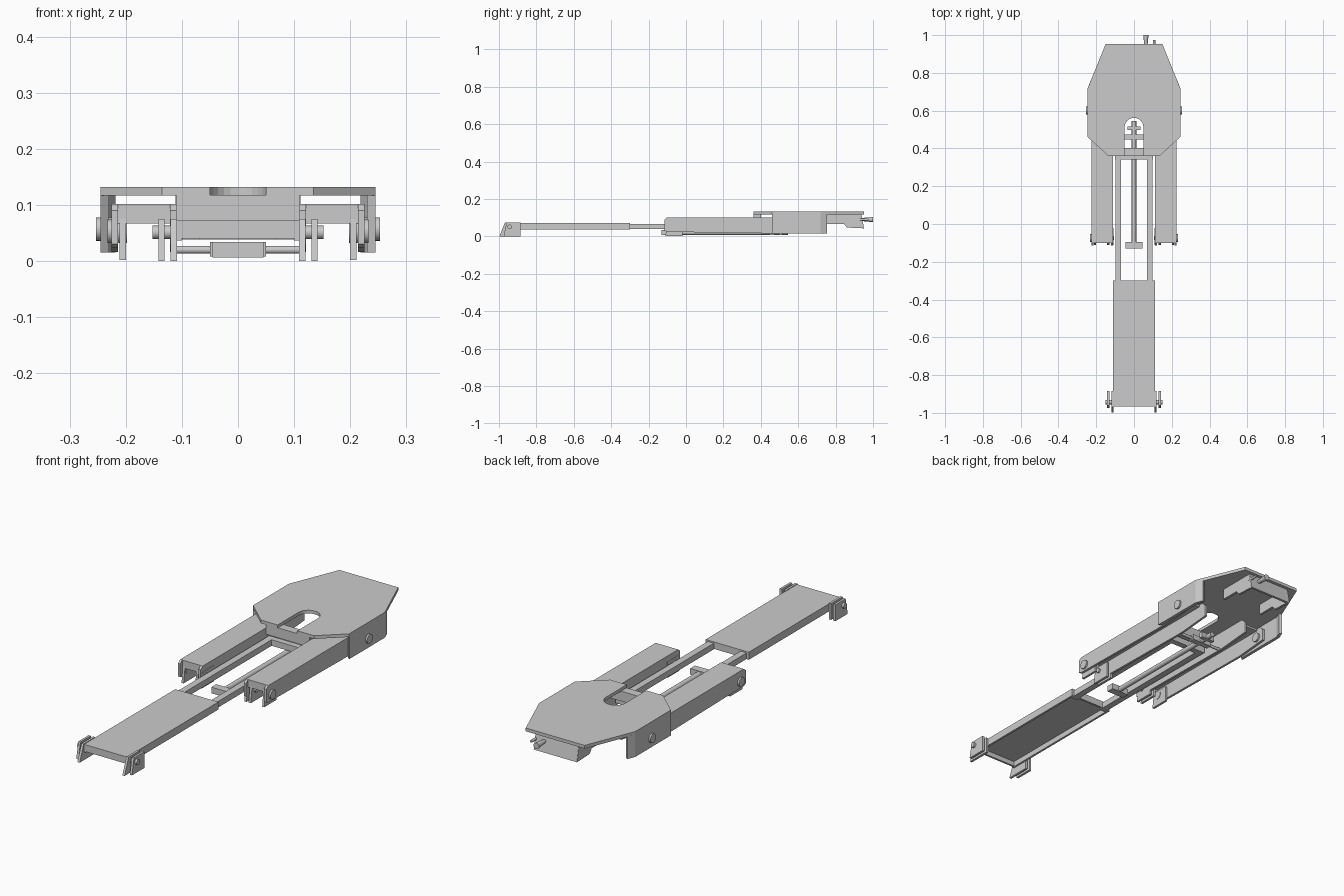
import bpy, bmesh, math
from mathutils import Vector

if "Cube" in bpy.data.objects:
    bpy.data.objects.remove(bpy.data.objects["Cube"])

grey = bpy.data.materials.new("mid grey")
grey.diffuse_color = (0.6, 0.6, 0.6, 1)
grey.use_nodes = True
grey.node_tree.nodes["Principled BSDF"].inputs["Base Color"].default_value = grey.diffuse_color


def prism(name, pts, lo, hi, axis="z"):
    """Extrude a 2D profile from lo to hi; profile is xy (axis z), yz (axis x) or xz (axis y)."""
    place = {"z": lambda a, b, h: (a, b, h),
             "x": lambda a, b, h: (h, a, b),
             "y": lambda a, b, h: (a, h, b)}[axis]
    bm = bmesh.new()
    face = bm.faces.new([bm.verts.new(place(a, b, lo)) for a, b in pts])
    res = bmesh.ops.extrude_face_region(bm, geom=[face])
    verts = [v for v in res["geom"] if isinstance(v, bmesh.types.BMVert)]
    bmesh.ops.translate(bm, verts=verts, vec=Vector(place(0, 0, hi - lo)))
    bmesh.ops.recalc_face_normals(bm, faces=bm.faces)
    mesh = bpy.data.meshes.new(name)
    bm.to_mesh(mesh)
    bm.free()
    mesh.materials.append(grey)
    ob = bpy.data.objects.new(name, mesh)
    bpy.context.collection.objects.link(ob)
    return ob


def box(name, x, y, z):
    return prism(name, [(x[0], y[0]), (x[1], y[0]), (x[1], y[1]), (x[0], y[1])], *z)


def rod(name, a, b, r1, r2=None):
    """Round bar between two points, optionally tapered."""
    a, b = Vector(a), Vector(b)
    bpy.ops.mesh.primitive_cone_add(vertices=20, radius1=r1, radius2=r1 if r2 is None else r2,
                                    depth=(b - a).length, location=(a + b) / 2,
                                    rotation=(b - a).to_track_quat("Z", "Y").to_euler())
    ob = bpy.context.object
    ob.name = name
    ob.data.materials.append(grey)
    bpy.ops.object.shade_smooth_by_angle(angle=math.radians(40))
    return ob


# Deck plate with a rounded slot open to the front
arc = [(0.05 * math.cos(math.pi * i / 12), 0.512 + 0.05 * math.sin(math.pi * i / 12))
       for i in range(13)]
right = [(0.15, 0.953), (0.245, 0.72), (0.245, 0.46), (0.135, 0.36), (0.05, 0.36)]
left = [(-x, y) for x, y in reversed(right)]
prism("deck_plate", right + arc + left, 0.117, 0.132)
box("deck_front_skirt", (-0.11, 0.11), (0.362, 0.402), (0.072, 0.118))

# Tail wall under the rear edge, leaning outward at the bottom
prism("tail_back_wall", [(0.925, 0.12), (0.937, 0.12), (0.952, 0.043), (0.94, 0.043)],
      -0.11, 0.11, axis="x")

# Rear pins
rod("rear_pin", (0.063, 0.93, 0.09), (0.063, 1.0, 0.09), 0.007, 0.014)
rod("rear_small_pin", (0.107, 0.93, 0.09), (0.107, 0.975, 0.09), 0.006)

for s, side in ((1, "right"), (-1, "left")):
    def sx(a, b):
        return tuple(sorted((s * a, s * b)))

    def outline(pts):
        return [(s * x, y) for x, y in pts]

    # Deck side walls and inset tail side walls
    prism(side + "_deck_wall", outline([(0.245, 0.46), (0.245, 0.72), (0.231, 0.755),
                                        (0.218, 0.75), (0.23, 0.718), (0.23, 0.472)]),
          0.015, 0.12)
    prism(side + "_tail_side_wall", [(0.755, 0.12), (0.755, 0.067), (0.845, 0.067),
                                     (0.86, 0.047), (0.95, 0.043), (0.935, 0.12)],
          *sx(0.1, 0.111), axis="x")
    rod(side + "_deck_pivot", (s * 0.205, 0.6, 0.057), (s * 0.253, 0.6, 0.057), 0.021)

    # Outer arm: channel open at the bottom
    box(side + "_arm_top", sx(0.11, 0.225), (-0.1, 0.6), (0.092, 0.102))
    box(side + "_arm_end", sx(0.12, 0.215), (-0.1, -0.09), (0.067, 0.094))
    for a, b, part in ((0.11, 0.121, "inner"), (0.214, 0.225, "outer")):
        prism(f"{side}_arm_{part}_wall",
              [(-0.115, 0.03), (-0.1, 0.024), (0.44, 0.016), (0.48, 0.016), (0.64, 0.03),
               (0.64, 0.085), (0.62, 0.102), (-0.1, 0.102), (-0.115, 0.09)],
              *sx(a, b), axis="x")
    # Fork tabs and pivots at the arm front
    for a, b in ((0.109, 0.12), (0.131, 0.142), (0.2, 0.211)):
        prism(side + "_arm_fork_tab", [(-0.11, 0.002), (-0.02, 0.002), (-0.02, 0.075),
                                       (-0.1, 0.075)], *sx(a, b), axis="x")
    rod(side + "_arm_outer_pivot", (s * 0.198, -0.075, 0.053), (s * 0.233, -0.075, 0.053), 0.021)
    rod(side + "_arm_inner_pivot", (s * 0.105, -0.075, 0.052), (s * 0.15, -0.075, 0.052), 0.011)

    # Sliding panel side rim, rail and front feet
    box(side + "_panel_rim", sx(0.1, 0.11), (-0.965, -0.3), (0.037, 0.064))
    box(side + "_slide_rail", sx(0.068, 0.099), (-0.32, 0.37), (0.038, 0.066))
    prism(side + "_inner_foot", [(-0.998, 0), (-0.885, 0), (-0.885, 0.075), (-0.968, 0.075)],
          *sx(0.109, 0.12), axis="x")
    prism(side + "_outer_foot", [(-0.975, 0), (-0.885, 0), (-0.885, 0.075), (-0.96, 0.075)],
          *sx(0.131, 0.142), axis="x")
    rod(side + "_foot_pin", (s * 0.1, -0.943, 0.051), (s * 0.152, -0.943, 0.051), 0.012)

# Sliding panel and the cross pieces joining its rails
box("sliding_panel", (-0.11, 0.11), (-0.965, -0.3), (0.062, 0.072))
box("panel_back_rim", (-0.1, 0.1), (-0.31, -0.3), (0.04, 0.064))
box("panel_front_rim", (-0.1, 0.1), (-0.965, -0.955), (0.04, 0.064))
box("rail_end_bar", (-0.1, 0.1), (0.342, 0.37), (0.038, 0.066))

# Central actuator: rod, front block, collars and lower cross bar
rod("actuator_rod", (0, -0.12, 0.02), (0, 0.545, 0.02), 0.012)
box("actuator_front_block", (-0.045, 0.045), (-0.13, -0.095), (0.006, 0.034))
box("actuator_rear_block", (-0.05, 0.05), (0.447, 0.474), (0.008, 0.034))
box("actuator_collar", (-0.035, 0.035), (0.498, 0.516), (0.008, 0.034))
rod("arm_cross_bar", (-0.115, 0.46, 0.02), (0.115, 0.46, 0.02), 0.007)
